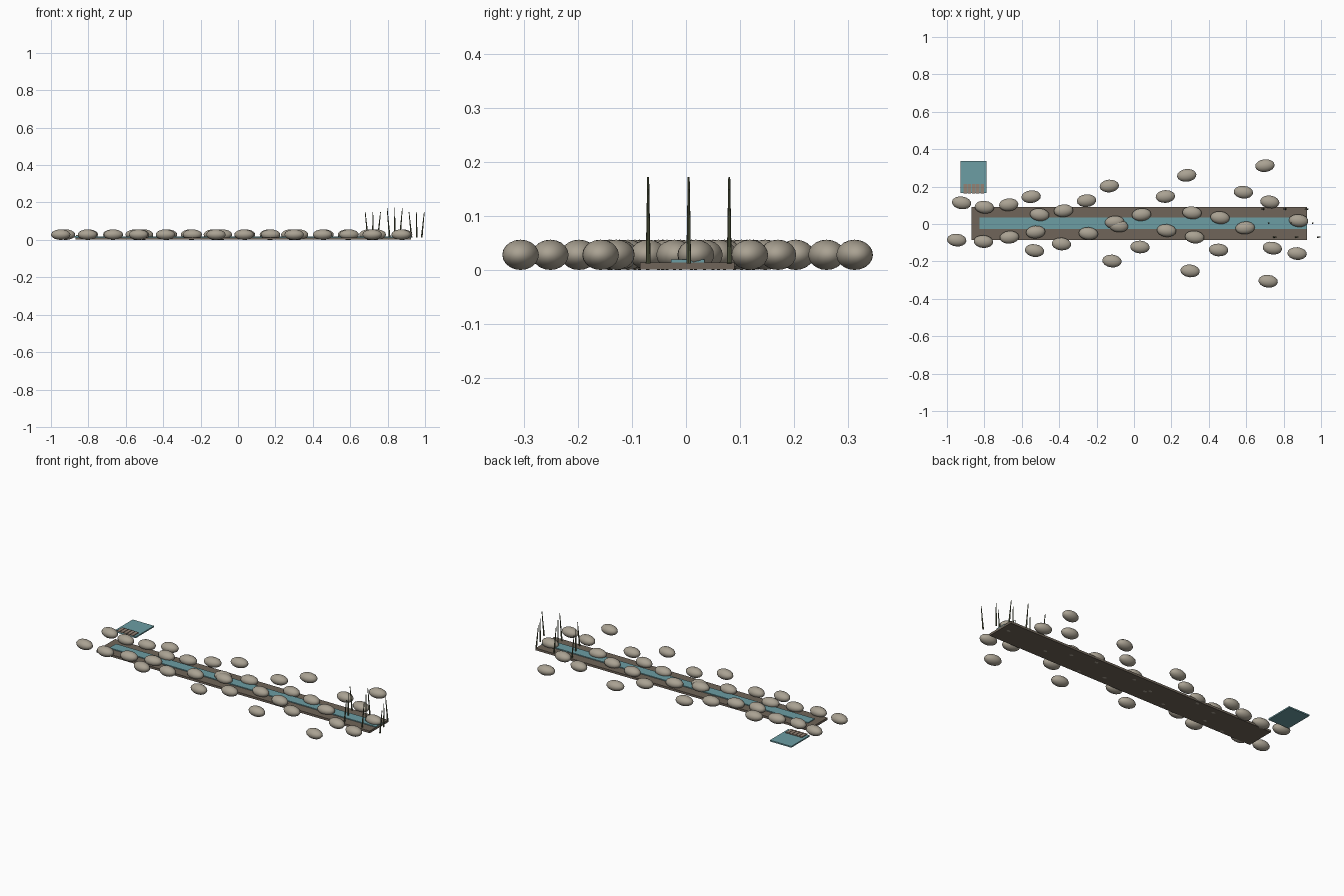
import bpy
import math

cube = bpy.data.objects.get("Cube")
if cube:
    bpy.data.objects.remove(cube, do_unlink=True)


def material(name, colour):
    mat = bpy.data.materials.new(name)
    mat.use_nodes = True
    rgba = (*colour, 1.0)
    mat.diffuse_color = rgba
    mat.node_tree.nodes["Principled BSDF"].inputs["Base Color"].default_value = rgba
    return mat


STONE = material("stone grey", (0.40, 0.36, 0.29))
EARTH = material("earth brown", (0.16, 0.13, 0.10))
WATER = material("water teal", (0.15, 0.34, 0.37))
REED = material("reed green", (0.10, 0.115, 0.06))
WOOD = material("plank brown", (0.30, 0.23, 0.18))


def finish(obj, name, mat):
    obj.name = name
    obj.data.materials.append(mat)
    return obj


def box(name, mat, x, y, z):
    """Box given by its (low, high) range along each axis."""
    ranges = (x, y, z)
    bpy.ops.mesh.primitive_cube_add(size=1, location=[sum(r) / 2 for r in ranges])
    obj = bpy.context.object
    obj.scale = [r[1] - r[0] for r in ranges]
    bpy.ops.object.transform_apply(location=False, rotation=False, scale=True)
    return finish(obj, name, mat)


# Stream: earth bed with a thin strip of water
box("stream_bed", EARTH, (-0.87, 0.925), (-0.085, 0.09), (0.001, 0.014))
box("stream_water", WATER, (-0.826, 0.925), (-0.028, 0.034), (0.014, 0.019))

# Side pool with a short row of planks
box("pool", WATER, (-0.928, -0.788), (0.165, 0.337), (0.012, 0.02))
for i in range(5):
    left = -0.912 + i * 0.0225
    box(f"pool_plank_{i + 1}", WOOD, (left, left + 0.019), (0.163, 0.214), (0.02, 0.025))

# Flattened stones: position in hundredths, then turn in degrees
STONES = [
    (-92.2, 11.3, -8), (-80, 9, -6), (-67, 10.3, 5), (-55, 14.6, 5),
    (-50.5, 5, -6), (-37.7, 7.1, 5), (-25.4, 12.5, 5), (-13.2, 20.3, 5),
    (-10.4, 1, 5), (-8.3, -1, -6), (4, 5, 5), (16.8, 14.7, 4),
    (28.2, 26, 6), (31, 6, -5), (46, 3.4, -6), (58.5, 17, -5),
    (70, 31.2, 6), (72.6, 11.8, -8), (88, 1.8, -5), (-94.8, -8.6, -5),
    (-80.5, -9.4, -4), (-66.6, -7.1, 5), (-52.6, -4.3, 5), (-53.2, -14.2, -8),
    (-38.8, -10.7, -5), (-24.4, -5.1, -5), (-11.8, -19.8, -6), (3.2, -12.3, -4),
    (17.4, -3.5, -5), (32.4, -7, -6), (30, -25.1, -6), (45.2, -13.9, -4),
    (59.4, -2.1, 5), (71.7, -30.6, -6), (74, -12.9, -9), (87.2, -15.8, -5),
]
bpy.ops.mesh.primitive_uv_sphere_add(segments=16, ring_count=10, radius=1)
first = bpy.context.object
bpy.ops.object.shade_smooth()
finish(first, "stone_1", STONE)
for i, (x, y, turn) in enumerate(STONES):
    stone = first
    if i:
        stone = bpy.data.objects.new(f"stone_{i + 1}", first.data)
        bpy.context.collection.objects.link(stone)
    stone.location = (x / 100, y / 100, 0.028)
    stone.scale = (0.052, 0.034, 0.028)
    stone.rotation_euler.z = math.radians(turn)

# Reeds: three clumps of three tapering stems, the outer ones leaning apart
BASE = 0.012
for clump, top in enumerate((0.15, 0.172, 0.15)):
    for row in (-1, 0, 1):
        height = top - BASE
        lean = math.atan2(0.014 * row, height)
        x = 0.721 + clump * 0.117 + row * 0.034
        bpy.ops.mesh.primitive_cone_add(
            vertices=8, radius1=0.0045, radius2=0.0018, depth=height,
            location=(x, 0.005 - row * 0.075, BASE + height / 2),
            rotation=(0, lean, 0))
        bpy.ops.object.shade_smooth_by_angle()
        finish(bpy.context.object, f"reed_{clump * 3 + row + 2}", REED)
